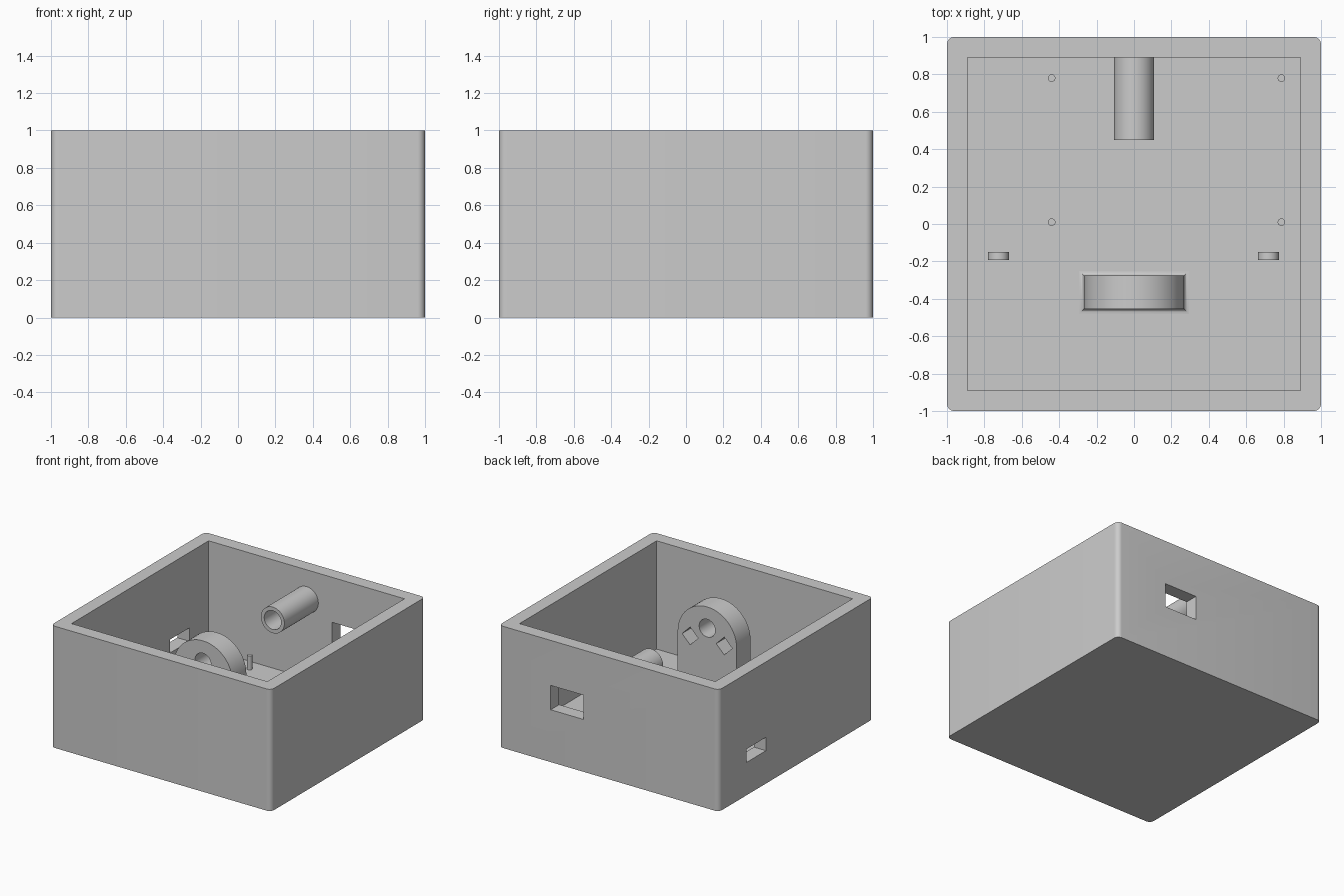
import bpy
import bmesh
from math import cos, sin, pi, radians

start = bpy.data.objects.get("Cube")
if start:
    bpy.data.objects.remove(start, do_unlink=True)

grey = bpy.data.materials.new("light_grey")
grey.use_nodes = True
grey.diffuse_color = (0.6, 0.6, 0.6, 1)
grey.node_tree.nodes["Principled BSDF"].inputs["Base Color"].default_value = grey.diffuse_color

WALL = 0.11      # wall and floor thickness
IN = 1 - WALL    # inner half width
AXIS_Z = 0.755   # height shared by the tube and the upright's hole


def arc(cx, cy, r, a0=0, a1=360, n=48):
    """Points along an arc; a full circle leaves out the repeated end."""
    count = n if a1 - a0 == 360 else n + 1
    angles = [radians(a0 + (a1 - a0) * i / n) for i in range(count)]
    return [(cx + r * cos(a), cy + r * sin(a)) for a in angles]


def rect(x0, x1, y0, y1):
    return [(x0, y0), (x1, y0), (x1, y1), (x0, y1)]


def arch(cx, r, bottom, centre):
    """Outline with straight sides and a round top."""
    return [(cx - r, bottom), (cx + r, bottom)] + arc(cx, centre, r, 0, 180, 32)


def loft(name, rings):
    """Skin a stack of matching rings of 3D points and cap both ends."""
    bm = bmesh.new()
    rows = [[bm.verts.new(p) for p in ring] for ring in rings]
    n = len(rows[0])
    for low, high in zip(rows, rows[1:]):
        for i in range(n):
            j = (i + 1) % n
            bm.faces.new((low[i], low[j], high[j], high[i]))
    bm.faces.new(rows[0][::-1])
    bm.faces.new(rows[-1])
    bmesh.ops.recalc_face_normals(bm, faces=bm.faces)
    mesh = bpy.data.meshes.new(name)
    bm.to_mesh(mesh)
    bm.free()
    mesh.materials.append(grey)
    obj = bpy.data.objects.new(name, mesh)
    bpy.context.collection.objects.link(obj)
    return obj


def prism(name, outline, lo, hi, axis="z"):
    place = {"x": lambda a, b, t: (t, a, b),
             "y": lambda a, b, t: (a, t, b),
             "z": lambda a, b, t: (a, b, t)}[axis]
    return loft(name, [[place(a, b, t) for a, b in outline] for t in (lo, hi)])


def cut(obj, *cutters):
    """Subtract each cutter, then remove it."""
    bpy.context.view_layer.objects.active = obj
    for cutter in cutters:
        cutter.hide_render = True
        mod = obj.modifiers.new("cut", "BOOLEAN")
        mod.operation = "DIFFERENCE"
        mod.solver = "EXACT"
        mod.object = cutter
        bpy.ops.object.modifier_apply(modifier=mod.name)
        bpy.data.objects.remove(cutter, do_unlink=True)


def smooth(obj):
    obj.data.shade_smooth()
    obj.data.set_sharp_from_angle(angle=radians(35))


# Open box with rounded vertical corners
R = 0.04
c = 1 - R
outline = []
for k, (sx, sy) in enumerate([(1, 1), (-1, 1), (-1, -1), (1, -1)]):
    outline += arc(sx * c, sy * c, R, 90 * k, 90 * k + 90, 8)
box = prism("box_shell", outline, 0, 1)
cut(box,
    prism("cavity", rect(-IN, IN, -IN, IN), WALL, 1.2),
    prism("back_port", rect(0.23, 0.53, 0.43, 0.63), 0.8, 1.1, "y"),
    prism("side_port", rect(0.39, 0.64, 0.27, 0.38), -1.1, -0.8, "x"))
smooth(box)

# Hollow tube standing out from the back wall
tube = prism("back_tube", arc(0, AXIS_Z, 0.107), 0.45, IN + 0.01, "y")
cut(tube, prism("bore", arc(0, AXIS_Z, 0.077), 0.4, IN, "y"))
smooth(tube)

# Round-topped upright with a bore and two diamond slots
Y0, Y1, HALF = -0.455, -0.275, 0.268
upright = prism("upright_plate", arch(0, HALF, WALL - 0.01, 0.662), Y0, Y1, "y")
cut(upright,
    prism("plate_bore", arc(0, AXIS_Z, 0.073), -0.6, -0.1, "y"),
    *[prism("slot", arc(s * 0.155, 0.65, 0.073, n=4), -0.6, -0.1, "y") for s in (-1, 1)])
smooth(upright)

# Concave fillet where the upright meets the floor
F = 0.025
rings = []
for i in range(7):
    a = pi / 2 * i / 6
    out, z = F * (1 - sin(a)), WALL + F * (1 - cos(a))
    rings.append([(x, y, z) for x, y in rect(-HALF - out, HALF + out, Y0 - out, Y1 + out)])
smooth(loft("upright_fillet", rings))

# Four mounting pins on the floor
for x, side in ((-0.44, "right"), (0.788, "left")):
    for y, end in ((0.01, "front"), (0.78, "back")):
        smooth(prism(f"{end}_{side}_pin", arc(x, y, 0.02, n=24), WALL - 0.01, 0.225))

# Two small round-topped lugs
for x, side in ((-0.725, "right"), (0.718, "left")):
    smooth(prism(f"{side}_lug", arch(x, 0.056, WALL - 0.01, 0.28), -0.192, -0.15, "y"))
